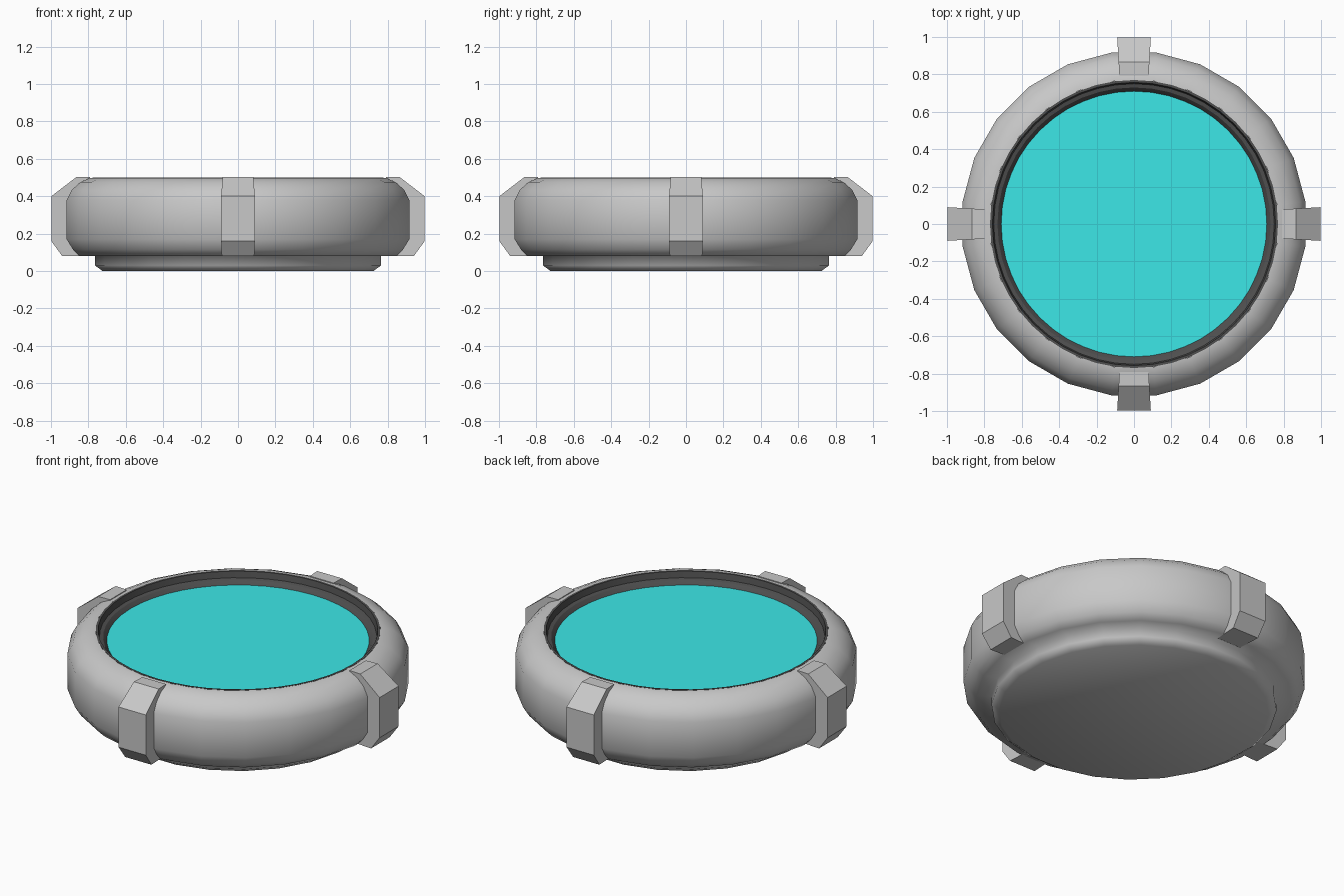
import bpy, bmesh, math
from mathutils import Matrix

if "Cube" in bpy.data.objects:
    bpy.data.objects.remove(bpy.data.objects["Cube"])


def material(name, rgb):
    m = bpy.data.materials.new(name)
    m.diffuse_color = (*rgb, 1)
    m.use_nodes = True
    m.node_tree.nodes["Principled BSDF"].inputs["Base Color"].default_value = m.diffuse_color
    return m


GREY = material("light grey", (0.58, 0.58, 0.58))
DARK = material("dark grey", (0.08, 0.08, 0.08))
TEAL = material("teal", (0.045, 0.80, 0.80))


def finish(bm, name, mat, smooth=None):
    bmesh.ops.recalc_face_normals(bm, faces=bm.faces)
    mesh = bpy.data.meshes.new(name)
    bm.to_mesh(mesh)
    bm.free()
    ob = bpy.data.objects.new(name, mesh)
    bpy.context.collection.objects.link(ob)
    mesh.materials.append(mat)
    if smooth:
        bpy.ops.object.select_all(action='DESELECT')
        ob.select_set(True)
        bpy.context.view_layer.objects.active = ob
        bpy.ops.object.shade_smooth_by_angle(angle=math.radians(smooth))
    return ob


def lathe(profile, sides, closed=False, offset=0.0):
    """Revolve (radius, z) points; open profiles are capped at both ends."""
    bm = bmesh.new()
    rings = []
    for r, z in profile:
        rings.append([bm.verts.new((r * math.cos(a), r * math.sin(a), z))
                      for a in (offset + math.tau * i / sides for i in range(sides))])
    pairs = list(zip(rings, rings[1:]))
    if closed:
        pairs.append((rings[-1], rings[0]))
    for lo, hi in pairs:
        for i in range(sides):
            j = (i + 1) % sides
            bm.faces.new((lo[i], lo[j], hi[j], hi[i]))
    if not closed:
        bm.faces.new(rings[0])
        bm.faces.new(rings[-1])
    return bm


# Body: base foot and rounded outer ring in one smooth shell
finish(lathe([(0.73, 0), (0.772, 0.03), (0.772, 0.08), (0.855, 0.08), (0.89, 0.115),
              (0.924, 0.17), (0.924, 0.38), (0.895, 0.435), (0.85, 0.475), (0.80, 0.497),
              (0.772, 0.50), (0.79, 0.42)], 24, offset=math.radians(7.5)),
       "base_and_outer_ring", GREY, 95)

# Dark stepped inner rim
finish(lathe([(0.77, 0.42), (0.77, 0.501), (0.757, 0.501), (0.75, 0.465), (0.73, 0.46),
              (0.71, 0.438), (0.70, 0.42)], 48, closed=True), "inner_rim", DARK, 30)

# Teal panel
finish(lathe([(0.71, 0.425), (0.71, 0.44)], 48), "top_panel", TEAL)

# Four clamps: radial profile extruded across, widening outwards
CLAMP = [(0.79, 0.502), (0.865, 0.502), (0.998, 0.40), (0.998, 0.16), (0.94, 0.08), (0.80, 0.08)]
for k, side in enumerate(("right", "back", "left", "front")):
    bm = bmesh.new()
    ends = [[bm.verts.new((r, s * (0.078 + 0.012 * (r - 0.79) / 0.21), z)) for r, z in CLAMP]
            for s in (-1, 1)]
    for e in ends:
        bm.faces.new(e)
    for i in range(len(CLAMP)):
        j = (i + 1) % len(CLAMP)
        bm.faces.new((ends[0][i], ends[0][j], ends[1][j], ends[1][i]))
    bm.transform(Matrix.Rotation(k * math.pi / 2, 4, 'Z'))
    finish(bm, "clamp_" + side, GREY)
